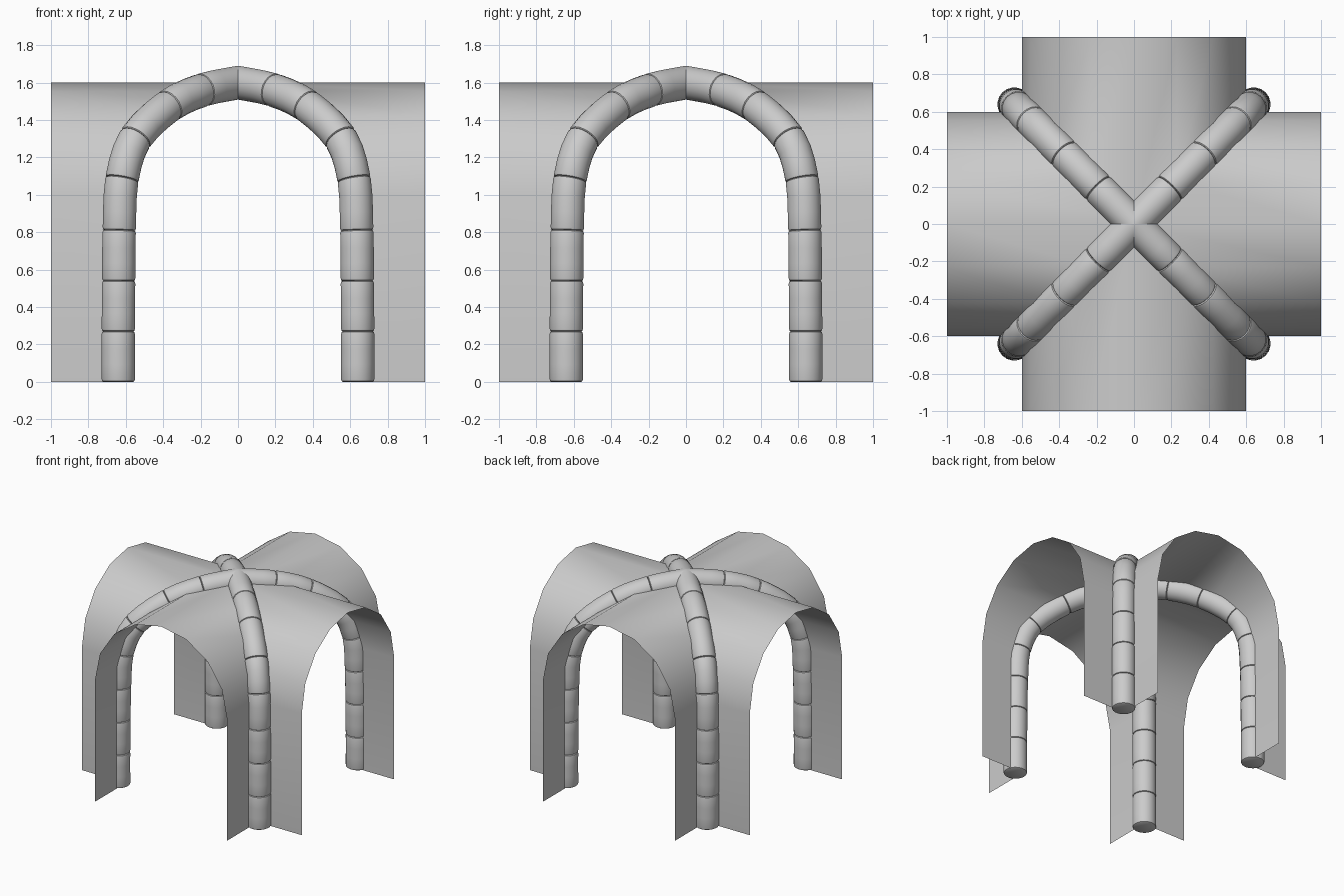
import bpy, bmesh, math
from mathutils import Vector, Matrix

if "Cube" in bpy.data.objects:
    bpy.data.objects.remove(bpy.data.objects["Cube"])

def finish(bm, name, angle):
    me = bpy.data.meshes.new(name)
    bm.to_mesh(me)
    bm.free()
    ob = bpy.data.objects.new(name, me)
    bpy.context.collection.objects.link(ob)
    bpy.ops.object.select_all(action='DESELECT')
    ob.select_set(True)
    bpy.context.view_layer.objects.active = ob
    bpy.ops.object.shade_smooth_by_angle(angle=math.radians(angle))
    return ob

# Groin vault shell: each arm runs from the diagonal groin out to x = 1
bm = bmesh.new()
R, SPRING, SEG = 0.6, 1.0, 8
profile = [(R, 0.0)]
for i in range(SEG + 1):
    a = math.pi * i / SEG
    profile.append((R * math.cos(a), SPRING + R * math.sin(a)))
profile.append((-R, 0.0))
for k in range(4):
    rot = Matrix.Rotation(math.pi / 2 * k, 3, 'Z')
    rows = [(bm.verts.new(rot @ Vector((abs(u), u, z))),
             bm.verts.new(rot @ Vector((1, u, z)))) for u, z in profile]
    for (a, b), (c, d) in zip(rows, rows[1:]):
        bm.faces.new((a, b, d, c))
bmesh.ops.remove_doubles(bm, verts=bm.verts, dist=1e-4)
finish(bm, "vault_shell", 30)

# Rib centre line: joints between stones as (x = y, z), from floor to crown
JOINTS = [(.64, 0), (.64, .27), (.638, .54), (.635, .81), (.62, 1.083),
          (.548, 1.302), (.37, 1.475), (.19, 1.56), (0, 1.6)]
P = [Vector((d * math.sqrt(2), z)) for d, z in JOINTS]
P = [2 * P[0] - P[1]] + P + [2 * P[-1] - P[-2]]
RAD, SIDES = 0.09, 20

def spline(i, t):
    a, b, c, d = P[i:i + 4]
    pos = 0.5 * (2 * b + (c - a) * t + (2 * a - 5 * b + 4 * c - d) * t * t
                 + (3 * b - a - 3 * c + d) * t ** 3)
    tan = 0.5 * ((c - a) + 2 * (2 * a - 5 * b + 4 * c - d) * t
                 + 3 * (3 * b - a - 3 * c + d) * t * t)
    return pos, tan.normalized()

# Rib stones: short rounded drums with softened ends
def rib(name, angle):
    bm = bmesh.new()
    rot = Matrix.Rotation(angle, 3, 'Z')
    last = len(JOINTS) - 2
    for i in range(last + 1):
        rings = []
        for t, r in ((0, .081), (.015, .0875), (.05, RAD), (.35, RAD),
                     (.65, RAD), (.95, RAD), (.985, .0875), (1, .081)):
            if i == last and t > .9:
                r = RAD
            pos, tan = spline(i, t)
            n = Vector((tan.y, -tan.x))
            if i == last and t == 1:
                n = Vector((0, 1))          # plumb end at the crown
            ring = []
            for s in range(SIDES):
                a = 2 * math.pi * s / SIDES
                q = pos + n * r * math.cos(a)
                ring.append(bm.verts.new(rot @ Vector((q.x, r * math.sin(a), q.y))))
            rings.append(ring)
        for lo, hi in zip(rings, rings[1:]):
            for s in range(SIDES):
                e = (s + 1) % SIDES
                bm.faces.new((lo[s], lo[e], hi[e], hi[s]))
        bm.faces.new(rings[0][::-1])
        bm.faces.new(rings[-1])
    bmesh.ops.recalc_face_normals(bm, faces=bm.faces)
    finish(bm, name, 40)

for k, corner in enumerate(("back_right", "back_left", "front_left", "front_right")):
    rib("rib_" + corner, math.pi / 4 + math.pi / 2 * k)
